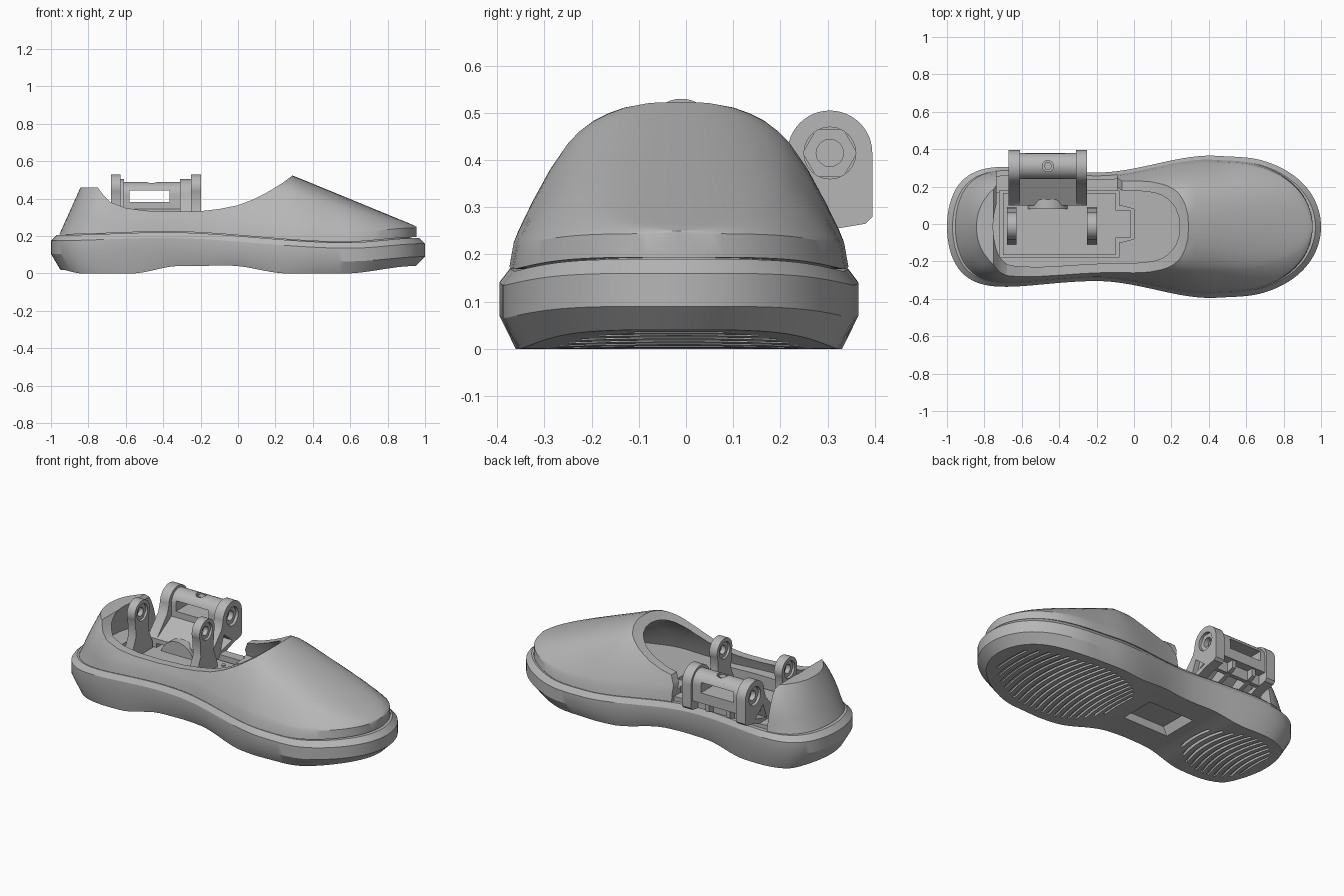
import bpy, bmesh, math

if "Cube" in bpy.data.objects:
    bpy.data.objects.remove(bpy.data.objects["Cube"], do_unlink=True)

grey = bpy.data.materials.new("light_grey")
grey.use_nodes = True
grey.diffuse_color = (0.47, 0.47, 0.47, 1)
grey.node_tree.nodes["Principled BSDF"].inputs["Base Color"].default_value = grey.diffuse_color


# ---------- helpers ----------
def finish(name, bm):
    bmesh.ops.remove_doubles(bm, verts=bm.verts, dist=1e-4)
    bmesh.ops.recalc_face_normals(bm, faces=bm.faces)
    me = bpy.data.meshes.new(name)
    bm.to_mesh(me)
    bm.free()
    me.materials.append(grey)
    ob = bpy.data.objects.new(name, me)
    bpy.context.collection.objects.link(ob)
    return ob


def prism(name, pts, lo, hi, axis="x"):
    """Extrude a profile: (y, z) along x, (x, z) along y or (x, y) along z."""
    place = {"x": lambda p, t: (t, p[0], p[1]), "y": lambda p, t: (p[0], t, p[1]),
             "z": lambda p, t: (p[0], p[1], t)}[axis]
    bm = bmesh.new()
    a, b = [[bm.verts.new(place(p, t)) for p in pts] for t in (lo, hi)]
    bm.faces.new(a)
    bm.faces.new(b)
    for i in range(len(pts)):
        j = (i + 1) % len(pts)
        bm.faces.new((a[i], a[j], b[j], b[i]))
    return finish(name, bm)


def box(name, x0, x1, y0, y1, z0, z1):
    return prism(name, [(x0, y0), (x1, y0), (x1, y1), (x0, y1)], z0, z1, "z")


def arc(cy, cz, r, start=0, end=360, n=24):
    count = n if end - start >= 360 else n + 1
    return [(cy + r * math.cos(math.radians(start + (end - start) * i / n)),
             cz + r * math.sin(math.radians(start + (end - start) * i / n))) for i in range(count)]


def cut(ob, *cutters):
    for c in cutters:
        m = ob.modifiers.new("cut", "BOOLEAN")
        m.operation, m.solver, m.object = "DIFFERENCE", "EXACT", c
    bpy.context.view_layer.update()
    deps = bpy.context.evaluated_depsgraph_get()
    me = bpy.data.meshes.new_from_object(ob.evaluated_get(deps))
    ob.modifiers.clear()
    ob.data = me


def discard(*obs):
    for o in obs:
        bpy.data.objects.remove(o, do_unlink=True)


def curve(table, smooth=True):
    def f(x):
        x = min(max(x, table[0][0]), table[-1][0])
        for (x0, v0), (x1, v1) in zip(table, table[1:]):
            if x <= x1:
                t = (x - x0) / (x1 - x0)
                return v0 + (v1 - v0) * (t * t * (3 - 2 * t) if smooth else t)
    return f


# ---------- foot shape ----------
width = curve([(-1, .325), (-.8, .328), (-.2, .29), (.45, .387), (.7, .402), (1, .4)])
rim = curve([(-1, .205), (-.4, .22), (.6, .165), (1, .19)])
under = curve([(-1, .02), (-.88, 0), (-.6, 0), (-.33, .04), (-.05, .042), (.28, 0), (.6, 0), (1, .04)])
crown = curve([(-1, .57), (-.2, .56), (.29, .525), (.93, .262), (.955, .25)], False)
bed = curve([(-1, .055), (.2, .055), (.7, .022), (1, .022)])
MID = -.015
STATIONS = [-math.cos(math.pi * i / 72) for i in range(73)]


def half(x):
    return width(x) * math.sqrt(max(0, 1 - abs(x) ** (10 if x < 0 else 4)))


def loft(name, levels, point):
    """Loft closed sections along the foot; point(x, level) gives (x, half width, z)."""
    bm = bmesh.new()
    rows = []
    for x in STATIONS:
        side = [point(x, lv) for lv in levels]
        rows.append([bm.verts.new((p[0], MID + p[1], p[2])) for p in side]
                    + [bm.verts.new((p[0], MID - p[1], p[2])) for p in reversed(side)])
    for a, b in zip(rows, rows[1:]):
        for i in range(len(a)):
            j = (i + 1) % len(a)
            bm.faces.new((a[i], a[j], b[j], b[i]))
    return finish(name, bm)


# ---------- sole ----------
SOLE = [(.95, .91, lambda x: under(x)), (1, 1, lambda x: rim(x) - .1),
        (1, 1, lambda x: rim(x) - .03), (.97, .94, lambda x: rim(x))]
sole = loft("sole", SOLE, lambda x, l: (x * l[0], half(x) * l[1], l[2](x)))
footbed = loft("footbed", [0, 1], lambda x, top: (x * .92, half(x) * .87, rim(x) + (bed(x) if top else -.02)))


def grooves(cx, a, b, step):
    """Curved tread slots clipped to an oval."""
    bm = bmesh.new()
    k = int(a / step)
    for i in range(-k, k + 1):
        x0 = cx + i * step
        reach = b * math.sqrt(max(0, 1 - ((x0 - cx) / a) ** 2)) - .015
        if reach < .04:
            continue
        rows = []
        for j in range(13):
            y = reach * (j / 6 - 1)
            x = x0 + .05 * (1 - (y / b) ** 2) - .025
            rows.append([bm.verts.new((x + dx, MID + y, z)) for dx, z in
                         ((-.008, -.03), (.008, -.03), (.008, under(x) + .014), (-.008, under(x) + .014))])
        for p, q in zip(rows, rows[1:]):
            for n in range(4):
                bm.faces.new((p[n], p[n - 1], q[n - 1], q[n]))
        bm.faces.new(rows[0])
        bm.faces.new(rows[-1])
    return finish("groove_cutter", bm)


treads = [grooves(.46, .42, .31, .042), grooves(-.67, .25, .25, .042)]
pocket = prism("pocket_cutter", [(-.36, -.02), (.0, -.02), (-.05, .09), (-.31, .09)], -.12, .1, "y")
well = prism("well_cutter", [(-.72, -.18), (-.08, -.18), (-.08, -.1), (0, -.08), (0, .08), (-.08, .1),
                             (-.08, .18), (-.72, .18)], .19, .5, "z")
notch = box("notch_cutter", -.735, -.09, .17, .4, .235, .5)
cut(sole, well, pocket, *treads)
cut(footbed, well, notch)
discard(well, notch, pocket, *treads)

# ---------- upper: hollow shell with a low lip, foot opening and inner-side gap ----------
DOME = [(1, 0, 0), (.975, 0, .05), (.945, .1, .05), (.87, .3, .05), (.775, .51, .05), (.665, .7, .05),
        (.6, .78, .05), (.52, .85, .05), (.43, .905, .05), (.33, .95, .05), (.17, .988, .05), (0, 1, .05)]


def shell(name, sx, sy, lift, drop):
    def point(x, level):
        r, f, lip = level
        px = x * sx
        base = rim(x) + lift
        z = base + lip + f * (crown(px) - drop - base - lip)
        heel = max(0, min(1, (-.6 - px) / .3))
        return px + .45 * (z - base) * heel, half(x) * sy * (r + .4 * heel * f * (1 - f)), z
    return loft(name, DOME, point)


upper = shell("upper", .955, .945, .004, 0)
hollow = shell("hollow_cutter", .875, .81, -.04, .04)
opening = prism("opening_cutter", [(-1.2, .46), (-.75, .46), (-.72, .42), (-.68, .38), (-.6, .35), (-.5, .336),
                                   (-.35, .33), (-.2, .333), (-.1, .345), (0, .365), (.08, .395), (.15, .43),
                                   (.24, .485), (.3, .53), (.32, .8), (-1.2, .8)], -.6, .6, "y")
gap = prism("gap_cutter", [(-.735, .1), (-.735, .8), (-.04, .8), (-.06, .36), (-.09, .3), (-.09, .1)], .1, .6, "y")
cut(upper, hollow, opening, gap)
discard(hollow, opening, gap)

# ---------- base plate in the well ----------
parts = [sole, footbed, upper]
parts.append(box("base_plate", -.7, -.1, -.165, .165, .185, .21))
parts.append(box("plate_tongue", -.1, -.02, -.075, .075, .185, .205))
parts.append(prism("plate_hump", arc(-.46, .18, .11, 0, 180), .08, .13, "y"))
for x, y in ((-.18, .12), (-.18, -.13), (-.35, -.13)):
    parts.append(prism("plate_screw", arc(x, y, .012, n=10), .2, .216, "z"))


def pivot(name, y, z, x0, x1, r):
    """Hexagonal nut with a hollow centre."""
    nut = prism(name, arc(y, z, r, n=6), x0, x1)
    bore = prism("bore_cutter", arc(y, z, r * .5, n=16), x0 - .1, x1 + .1)
    cut(nut, bore)
    discard(bore)
    return nut


# ---------- upright lugs in the middle ----------
LUG = [(-.11, .2), (.09, .2), (.085, .25), (.05, .33)] + arc(-.01, .458, .072, -25, 205) + [(-.07, .33), (-.105, .25)]
for side, x0 in (("rear", -.68), ("fore", -.25)):
    lug = prism(side + "_lug", LUG, x0, x0 + .052)
    bore = prism("bore_cutter", arc(-.01, .458, .05), x0 - .1, x0 + .2)
    cut(lug, bore)
    discard(bore)
    parts += [lug, pivot(side + "_lug_nut", -.01, .458, x0 + .012, x0 + .04, .053)]

# ---------- outrigger bracket on the inner side ----------
CY, CZ = .305, .415
ARM = [(.1, .2), (.24, .228), (.32, .255), (.38, .265), (.395, .28)] + arc(CY, CZ, .09, 0, 180) + [(.2, .37), (.1, .26)]
for side, x0 in (("rear", -.67), ("fore", -.31)):
    arm = prism(side + "_bracket_arm", ARM, x0, x0 + .06)
    bore = prism("bore_cutter", arc(CY, CZ, .055), x0 - .1, x0 + .2)
    window = prism("window_cutter", [(.19, .245), (.3, .275), (.225, .335)], x0 - .1, x0 + .2)
    cut(arm, bore, window)
    discard(bore, window)
    parts += [arm, pivot(side + "_bracket_nut", CY, CZ, x0 + .015, x0 + .045, .058)]

barrel = prism("bracket_barrel", [(.24, .335), (.38, .335)] + arc(CY + .005, .42, .07, 0, 180), -.612, -.308)
slot = box("slot_cutter", -.58, -.365, .1, .5, .382, .443)
hole = prism("hole_cutter", arc(-.46, .31, .03, n=16), .445, .6, "z")
cut(barrel, slot, hole)
discard(slot, hole)
parts.append(barrel)
parts.append(prism("barrel_bolt", arc(-.46, .31, .022, n=6), .443, .482, "z"))
parts.append(prism("bracket_sheet", [(.1, .235), (.13, .235), (.27, .32), (.38, .32), (.38, .345), (.24, .345), (.1, .262)],
                   -.64, -.28))
for x in (-.54, -.4):
    parts.append(prism("bracket_rib", [(.12, .21), (.24, .23), (.32, .257), (.37, .275), (.37, .33), (.26, .33)],
                       x - .012, x + .012))
parts.append(box("bracket_cross_rib", -.63, -.29, .305, .33, .258, .33))

# ---------- shading ----------
bpy.ops.object.select_all(action="DESELECT")
for ob in parts:
    ob.select_set(True)
bpy.context.view_layer.objects.active = sole
bpy.ops.object.shade_smooth_by_angle(angle=math.radians(28))
